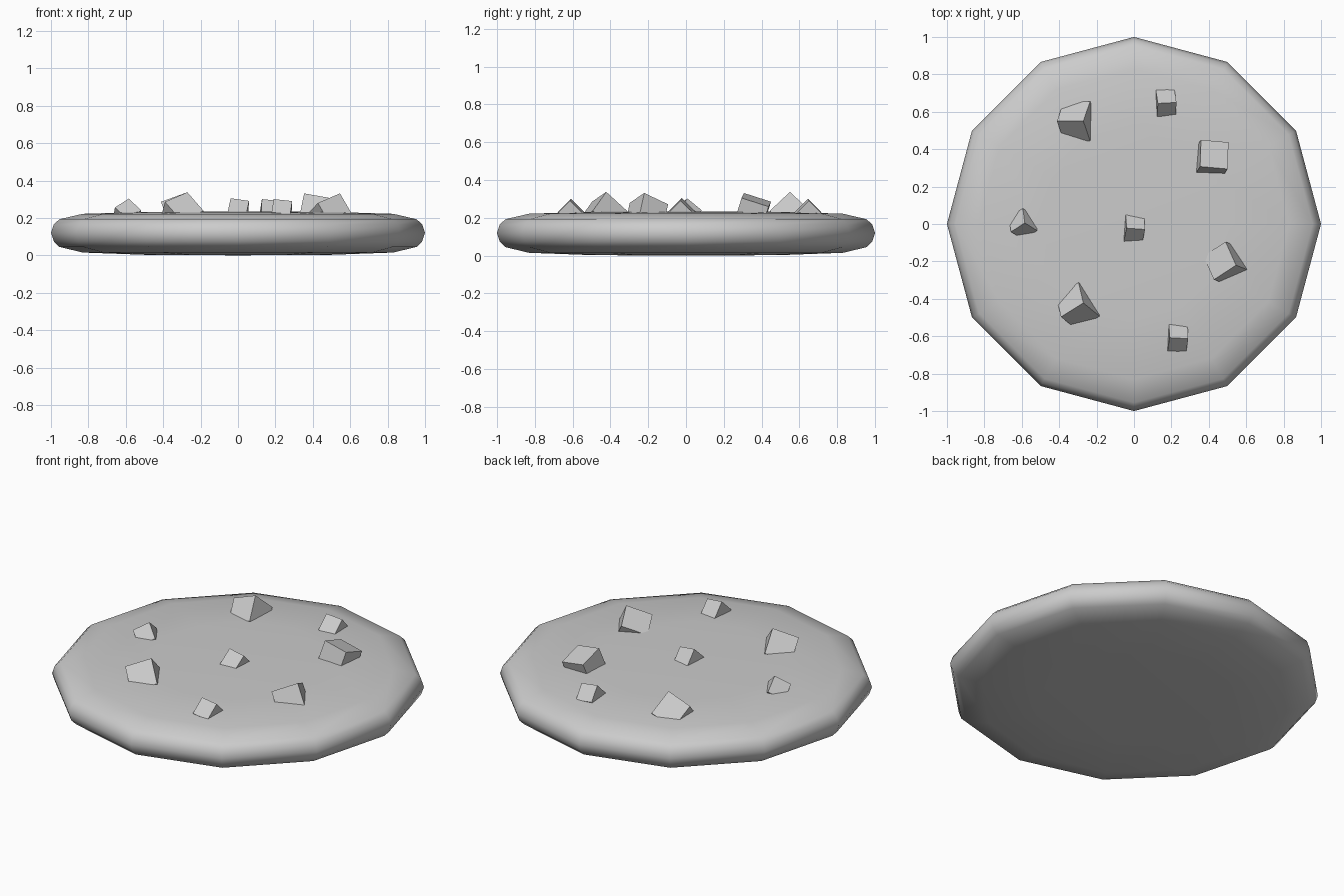
import bpy, bmesh
from math import radians, cos, sin, pi

if "Cube" in bpy.data.objects:
    bpy.data.objects.remove(bpy.data.objects["Cube"])

# Dough: rounded disc, 12 sides, revolved from a profile (radius, z)
SIDES = 12
profile = [(0.5, 0.003), (0.83, 0.015), (0.955, 0.045), (0.985, 0.075), (1.0, 0.12),
           (0.985, 0.165), (0.955, 0.193), (0.83, 0.222), (0.5, 0.232)]
bm = bmesh.new()
rings = [[bm.verts.new((r * cos(2 * pi * i / SIDES), r * sin(2 * pi * i / SIDES), z))
          for i in range(SIDES)] for r, z in profile]
for a, b in zip(rings, rings[1:]):
    for i in range(SIDES):
        j = (i + 1) % SIDES
        bm.faces.new((a[i], a[j], b[j], b[i]))
bottom = bm.verts.new((0, 0, 0))
top = bm.verts.new((0, 0, 0.235))
for i in range(SIDES):
    j = (i + 1) % SIDES
    bm.faces.new((bottom, rings[0][j], rings[0][i]))
    bm.faces.new((top, rings[-1][i], rings[-1][j]))
for f in bm.faces:
    f.smooth = True
mesh = bpy.data.meshes.new("cookie_dough")
bm.to_mesh(mesh)
bm.free()
bpy.context.collection.objects.link(bpy.data.objects.new("cookie_dough", mesh))

# Chips: tilted cubes half sunk in the dough (x, y, z, size, tilt angles)
chips = [
    (-0.305, 0.55, 0.212, 0.15, (-45, -20, 0)),
    (0.17, 0.647, 0.225, 0.10, (-45, 6, 3)),
    (0.415, 0.35, 0.225, 0.15, (-18, 10, -5)),
    (-0.593, 0.0, 0.217, 0.10, (-45, -28, 33)),
    (0.0, -0.025, 0.228, 0.10, (-45, 8, -4)),
    (0.495, -0.21, 0.212, 0.15, (-25, -20, 33)),
    (-0.30, -0.44, 0.212, 0.15, (-45, -20, 32)),
    (0.233, -0.61, 0.225, 0.10, (-45, 6, -3)),
]
for n, (x, y, z, size, rot) in enumerate(chips, 1):
    bpy.ops.mesh.primitive_cube_add(size=size, location=(x, y, z),
                                    rotation=[radians(a) for a in rot])
    bpy.context.object.name = f"chip_{n}"
